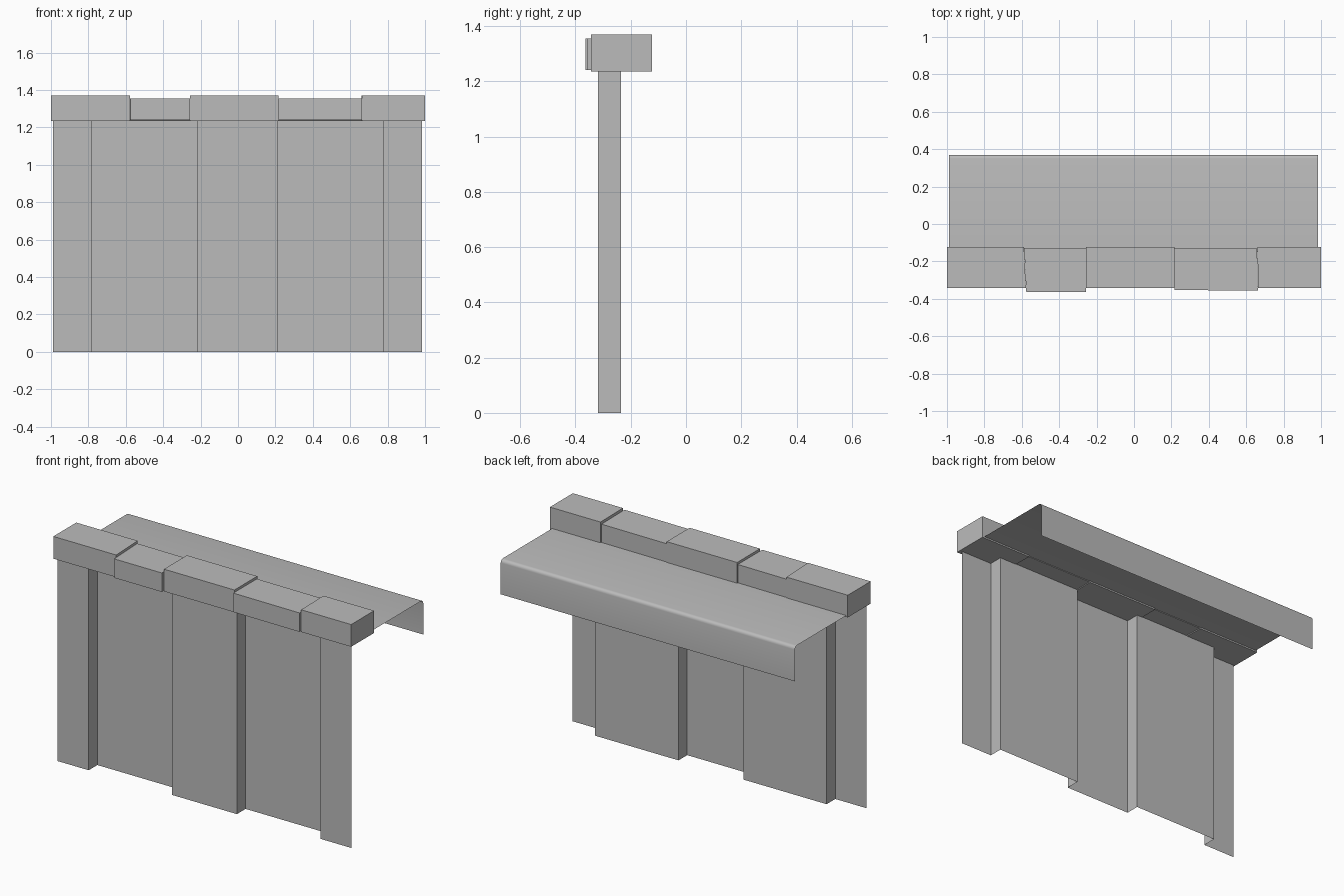
import bpy, math

if "Cube" in bpy.data.objects:
    bpy.data.objects.remove(bpy.data.objects["Cube"], do_unlink=True)

grey = bpy.data.materials.new("plain_grey")
grey.use_nodes = True
GREY = (0.5, 0.5, 0.5, 1)
grey.diffuse_color = GREY
grey.node_tree.nodes["Principled BSDF"].inputs["Base Color"].default_value = GREY


def make(name, verts, faces, smooth=False):
    mesh = bpy.data.meshes.new(name)
    mesh.from_pydata(verts, [], faces)
    mesh.materials.append(grey)
    for p in mesh.polygons:
        p.use_smooth = smooth
    ob = bpy.data.objects.new(name, mesh)
    bpy.context.collection.objects.link(ob)
    return ob


def strip(name, first, second, smooth=False):
    """Open sheet spanning two matching polylines."""
    n = len(first)
    faces = [(i, i + 1, n + i + 1, n + i) for i in range(n - 1)]
    return make(name, first + second, faces, smooth)


def block(name, plan, z0, z1):
    """Closed prism over a four-cornered plan."""
    verts = [(x, y, z) for z in (z0, z1) for x, y in plan]
    sides = [(i, (i + 1) % 4, (i + 1) % 4 + 4, i + 4) for i in range(4)]
    return make(name, verts, [(3, 2, 1, 0), (4, 5, 6, 7)] + sides)


# Corrugated wall: a thin sheet stepping between a front and a back plane
FRONT, BACK, TOP = -0.318, -0.235, 1.237
xs = [-0.99, -0.78, -0.22, 0.215, 0.775, 0.985]
path = []
for i in range(len(xs) - 1):
    y = BACK if i % 2 else FRONT
    path += [(xs[i], y), (xs[i + 1], y)]
strip("corrugated_wall", [(x, y, 0) for x, y in path], [(x, y, TOP) for x, y in path])

# Roof sheet with a rounded rear edge and a hanging lip
R, EDGE, ROOF, LIP = 0.02, 0.37, 1.244, 1.033
profile = [(-0.15, ROOF)]
for k in range(5):
    a = math.radians(90 - 22.5 * k)
    profile.append((EDGE - R + R * math.cos(a), ROOF - R + R * math.sin(a)))
profile.append((EDGE, LIP))
strip("roof_sheet", [(-0.99, y, z) for y, z in profile],
      [(0.985, y, z) for y, z in profile], smooth=True)

# Coping: tall blocks at the ends and middle
F, B = -0.343, -0.123
for name, fl, fr, bl, br in (("right_coping", -1, -0.578, -1, -0.588),
                             ("middle_coping", -0.257, 0.216, -0.257, 0.216),
                             ("left_coping", 0.664, 1, 0.66, 1)):
    block(name, [(fl, F), (fr, F), (br, B), (bl, B)], 1.235, 1.37)

# Coping: lower blocks in between, set slightly forward
block("right_low_coping", [(-0.576, -0.364), (-0.257, -0.364),
                           (-0.257, -0.13), (-0.587, -0.127)], 1.24, 1.355)
block("left_low_coping", [(0.216, -0.353), (0.662, -0.356),
                          (0.658, -0.13), (0.216, -0.127)], 1.24, 1.355)
